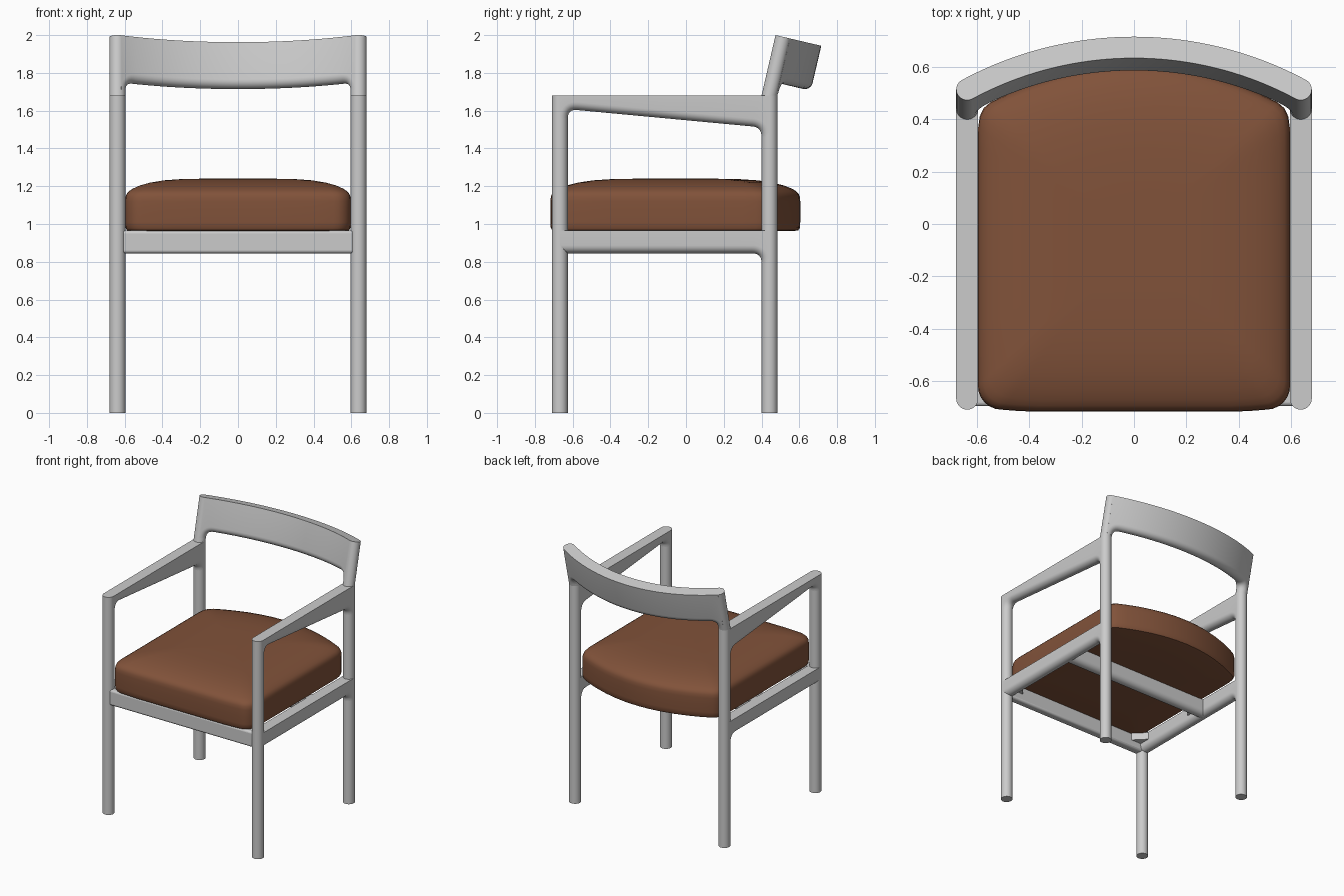
import bpy, bmesh
from math import sin, cos, pi, radians, asin
from mathutils import Vector

if "Cube" in bpy.data.objects:
    bpy.data.objects.remove(bpy.data.objects["Cube"])

R = 0.042                       # leg radius / half rail width
LX, FY, BY = 0.638, -0.668, 0.442
ARM_Z, RAIL_TOP, RAIL_BOT = 1.68, 0.965, 0.845
TILT = radians(13.2)
ARC_R = 1.316
ARC_A = asin(LX / ARC_R)


def mesh_from_rings(name, rings):
    """Skin closed rings into a capped solid."""
    bm = bmesh.new()
    vs = [[bm.verts.new(p) for p in ring] for ring in rings]
    n = len(vs[0])
    for a, b in zip(vs, vs[1:]):
        for i in range(n):
            j = (i + 1) % n
            bm.faces.new((a[i], a[j], b[j], b[i]))
    bm.faces.new(vs[0])
    bm.faces.new(vs[-1])
    bmesh.ops.recalc_face_normals(bm, faces=bm.faces)
    me = bpy.data.meshes.new(name)
    bm.to_mesh(me)
    bm.free()
    ob = bpy.data.objects.new(name, me)
    bpy.context.collection.objects.link(ob)
    return ob


def circle(f, n=32):
    return [f(R * cos(2 * pi * i / n), R * sin(2 * pi * i / n)) for i in range(n)]


def fillet_path(p0, p1, f0, f1, n=2, r=0.05):
    """Underside line p0 to p1 with optional fillets turning down at each end; gives (point, inward normal)."""
    a, b = Vector(p0), Vector(p1)
    t = (b - a).normalized()
    down = Vector((0, -1))
    pts = []

    def bend(c, d0, d1):
        for i in range(9):
            k = i / 8
            s, e = c + d0 * r, c + d1 * r
            p = s * (1 - k) ** 2 + c * 2 * k * (1 - k) + e * k * k
            tan = ((c - s) * (1 - k) + (e - c) * k).normalized()
            pts.append((p, Vector((-tan.y, tan.x))))

    if f0:
        bend(a, down, t)
    s = a + t * r if f0 else a
    e = b - t * r if f1 else b
    for i in range(1 if f0 else 0, n if f1 else n + 1):
        pts.append((s.lerp(e, i / n), Vector((-t.y, t.x))))
    if f1:
        bend(b, -t, down)
    return pts


def beam(name, path, top, place):
    """Beam with a flat top and a half-round underside following the path."""
    rings = []
    for b, nrm in path:
        core = b + nrm * R
        ring = [place(core.x, top, R), place(core.x, top, -R)]
        for i in range(13):
            ang = pi * i / 12
            q = core - nrm * R * sin(ang)
            ring.append(place(q.x, q.y, -R * cos(ang)))
        rings.append(ring)
    return mesh_from_rings(name, rings)


def back_space(u, v, x):
    """Leaning plane of the backrest: u backward, v up the lean."""
    return Vector((x, BY + u * cos(TILT) + v * sin(TILT), ARM_Z - u * sin(TILT) + v * cos(TILT)))


def back_arc(s, v, l):
    a = s / ARC_R
    return back_space((ARC_R + l) * cos(a) - ARC_R * cos(ARC_A), v, (ARC_R + l) * sin(a))


# Legs, leaning back posts, armrests and side rails
BACK_TOP = 0.319
for side, sx in (("left", -LX), ("right", LX)):
    for end, y in (("front", FY), ("back", BY)):
        mesh_from_rings(f"{end}_leg_{side}", [
            circle(lambda c, s, z=z: Vector((sx + c, y + s, z))) for z in (0, ARM_Z)])
    mesh_from_rings(f"back_post_{side}", [
        circle(lambda c, s: Vector((sx + c, BY + s, ARM_Z))),
        circle(lambda c, s: back_space(s, BACK_TOP, sx + c))])

    def along_y(p, q, l):
        return Vector((sx + l, p, q))
    beam(f"armrest_{side}", fillet_path((FY + R, 1.608), (BY - R, 1.512), True, True), ARM_Z, along_y)
    beam(f"side_rail_{side}", fillet_path((FY, RAIL_BOT), (BY - R, RAIL_BOT), False, True),
         RAIL_TOP, along_y)

# Curved backrest
S = ARC_R * ARC_A - R
beam("backrest", fillet_path((-S, 0.075), (S, 0.075), True, True, 32), BACK_TOP, back_arc)

# Cross rail under the middle of the seat
beam("cross_rail", fillet_path((-LX, RAIL_BOT), (LX, RAIL_BOT), False, False), RAIL_TOP,
     lambda p, q, l: Vector((p, 0.02 + l, q)))

# Front rail with softened edges
y0, y1 = -0.697, -0.635
rail = mesh_from_rings("front_rail", [
    [Vector((x, y, z)) for y, z in ((y0, RAIL_BOT), (y1, RAIL_BOT), (y1, RAIL_TOP), (y0, RAIL_TOP))]
    for x in (-0.62, 0.62)])
bev = rail.modifiers.new("soft_edges", 'BEVEL')
bev.width, bev.segments = 0.015, 3

# Corner blocks inside the seat frame
for sx in (-1, 1):
    for y, d in ((y1, 1), (-0.022, -1)):
        tri = ((0.6, y), (0.6 - 0.09, y), (0.6, y + 0.09 * d))
        mesh_from_rings("corner_block", [[Vector((sx * px, py, z)) for px, py in tri]
                                         for z in (0.905, 0.96)])

# Cushion outline (right half, mirrored) and stacked rings
half = [(x, -0.718) for x in (0.0, 0.2, 0.38)] + [(0.46, -0.714)]
half += [(0.507 + 0.09 * sin(a), -0.62 - 0.09 * cos(a)) for a in [radians(d) for d in range(0, 91, 15)]]
half += [(0.597, y) for y in (-0.4, -0.15, 0.1, 0.3)] + [(0.596, 0.37), (0.59, 0.412), (0.575, 0.443)]
half += [(x, 0.605 - 0.165 * (x / 0.597) ** 2) for x in (0.55, 0.48, 0.4, 0.3, 0.2, 0.1, 0.0)]
outline = half + [(-x, y) for x, y in half[-2:0:-1]]
levels = ((0.5, 0.963), (0.95, 0.963), (0.985, 0.967), (0.997, 0.98), (1, 1.01), (1, 1.07), (1, 1.12),
          (0.996, 1.145), (0.985, 1.162), (0.965, 1.175), (0.93, 1.188), (0.87, 1.204),
          (0.78, 1.219), (0.66, 1.231), (0.5, 1.238), (0.3, 1.24), (0.1, 1.241))
cy = -0.057
cushion = mesh_from_rings("seat_cushion", [
    [Vector((x * k, cy + (y - cy) * k, z)) for x, y in outline] for k, z in levels])
mat = bpy.data.materials.new("brown_leather")
mat.diffuse_color = (0.22, 0.085, 0.042, 1)
mat.use_nodes = True
mat.node_tree.nodes["Principled BSDF"].inputs["Base Color"].default_value = mat.diffuse_color
cushion.data.materials.append(mat)

# Smooth shading with crisp edges
bpy.ops.object.select_all(action='SELECT')
bpy.context.view_layer.objects.active = cushion
bpy.ops.object.shade_smooth_by_angle(angle=radians(35))
